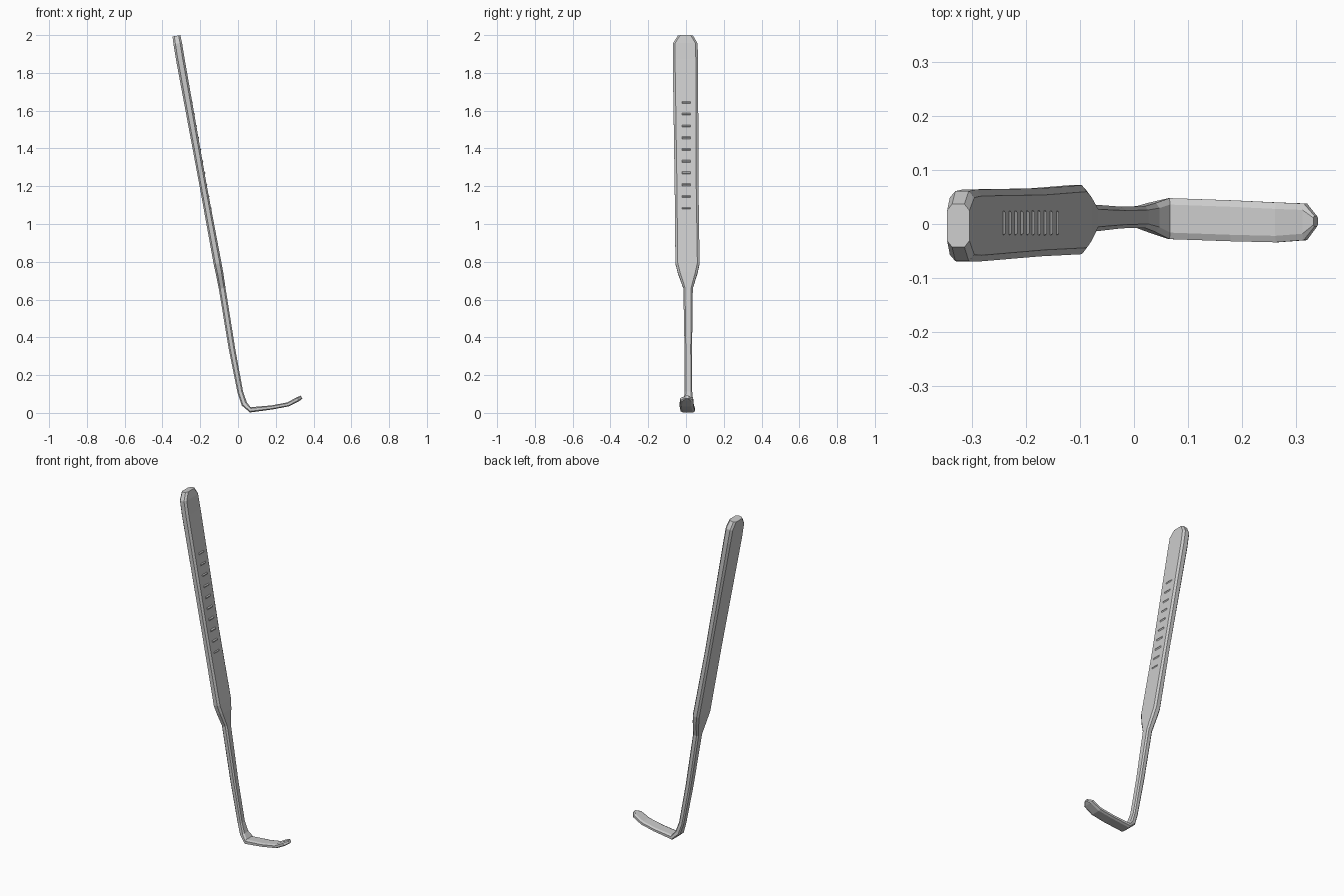
import bpy, bmesh
from mathutils import Vector

if "Cube" in bpy.data.objects:
    bpy.data.objects.remove(bpy.data.objects["Cube"])


def add_mesh(name, bm):
    bmesh.ops.recalc_face_normals(bm, faces=bm.faces)
    mesh = bpy.data.meshes.new(name)
    bm.to_mesh(mesh)
    bm.free()
    ob = bpy.data.objects.new(name, mesh)
    bpy.context.collection.objects.link(ob)
    return ob


def loft(name, stations):
    """Bevelled-rectangle sections (x, y, z, half width, half thickness) along a path."""
    bm = bmesh.new()
    rings = []
    for i, (x, y, z, w, t) in enumerate(stations):
        a, b = stations[max(i - 1, 0)], stations[min(i + 1, len(stations) - 1)]
        d = Vector((b[0] - a[0], 0, b[2] - a[2])).normalized()
        n = Vector((-d.z, 0, d.x))
        cw, ct = min(0.012, w * 0.35), t * 0.45
        outline = [(w, t - ct), (w - cw, t), (cw - w, t), (-w, t - ct),
                   (-w, ct - t), (cw - w, -t), (w - cw, -t), (w, ct - t)]
        rings.append([bm.verts.new(Vector((x, y + u, z)) + n * v) for u, v in outline])
    for r, s in zip(rings, rings[1:]):
        for k in range(8):
            bm.faces.new((r[k], r[k - 1], s[k - 1], s[k]))
    bm.faces.new(rings[0])
    bm.faces.new(rings[-1])
    return add_mesh(name, bm)


# Flat handle, narrow shank, elbow and upturned blade in one bar
loft("retractor_body", [
    (-0.326, -0.003, 1.996, 0.040, 0.021),
    (-0.319, -0.004, 1.955, 0.065, 0.023),
    (-0.305, -0.003, 1.870, 0.067, 0.023),
    (-0.184, 0.003, 1.200, 0.063, 0.019),
    (-0.108, 0.008, 0.790, 0.064, 0.021),
    (-0.098, 0.009, 0.740, 0.052, 0.020),
    (-0.084, 0.011, 0.660, 0.025, 0.018),
    (-0.032, 0.012, 0.340, 0.020, 0.017),
    (0.012, 0.013, 0.110, 0.020, 0.015),
    (0.033, 0.012, 0.048, 0.027, 0.016),
    (0.065, 0.010, 0.016, 0.038, 0.014),
    (0.180, 0.006, 0.029, 0.038, 0.011),
    (0.265, 0.003, 0.045, 0.037, 0.011),
    (0.318, 0.004, 0.073, 0.034, 0.012),
    (0.337, 0.005, 0.083, 0.010, 0.009),
])

# Low wedge ridges for grip on the handle's forward face
bm = bmesh.new()
down = Vector((0.179, 0, -0.984))
out = Vector((0.984, 0, 0.179))
count = 10
for i in range(count):
    f = i / (count - 1)
    z = 1.64 - 0.56 * f
    p = Vector((-0.305 + (1.87 - z) * 0.1806, 0.002, z)) + out * (0.0215 - 0.002 * f)
    base = [bm.verts.new(p + down * s + Vector((0, u, 0)) - out * 0.006)
            for s, u in ((-0.014, -0.026), (-0.014, 0.026), (0.014, 0.026), (0.014, -0.026))]
    top = [bm.verts.new(p + out * 0.004 + Vector((0, u, 0))) for u in (-0.020, 0.020)]
    for vs in ((base[0], base[1], top[1], top[0]), (base[2], base[3], top[0], top[1]),
               (base[1], base[2], top[1]), (base[3], base[0], top[0]), base):
        bm.faces.new(vs)
add_mesh("grip_ridges", bm)
